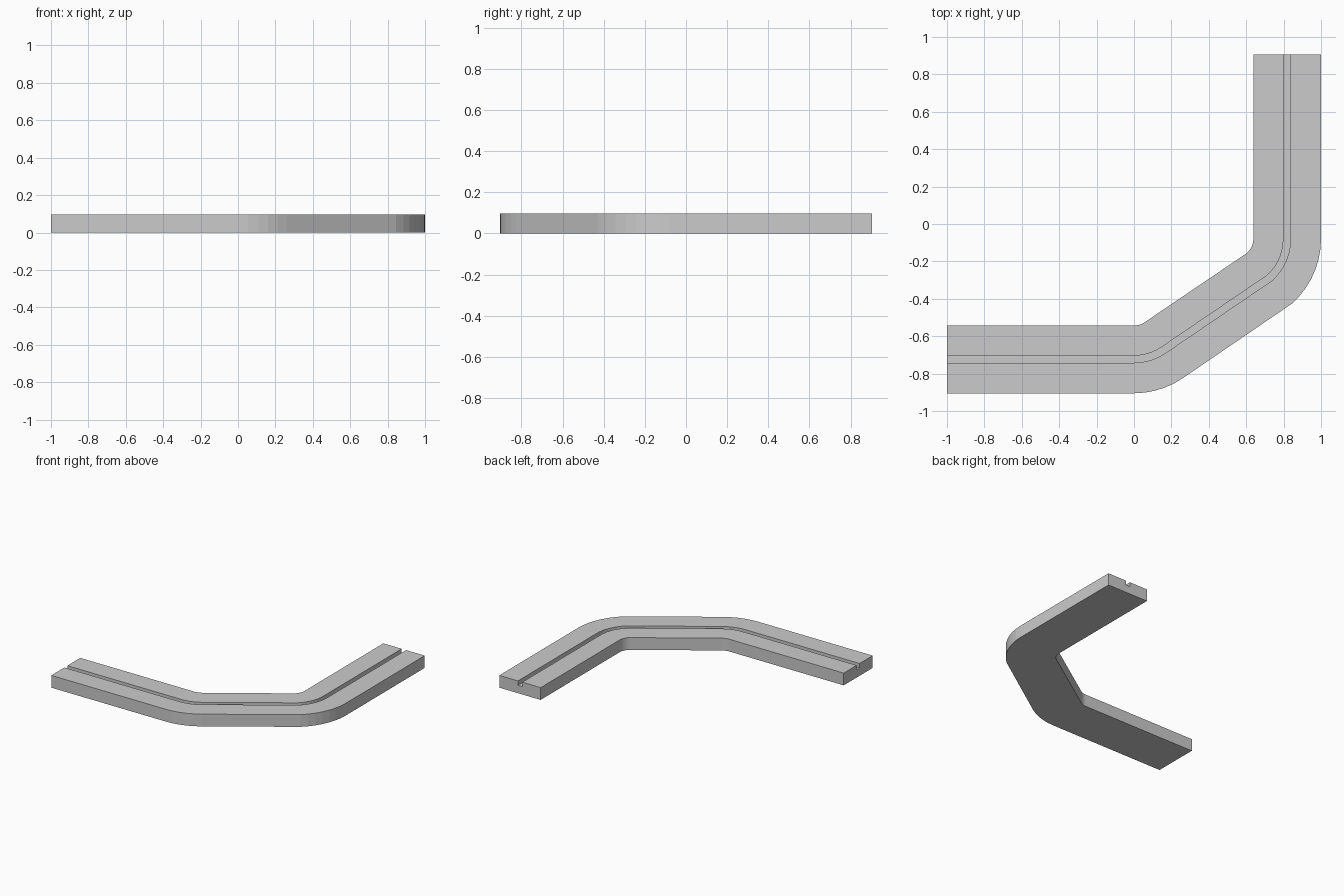
import bpy, bmesh
from math import sin, cos, radians

if "Cube" in bpy.data.objects:
    bpy.data.objects.remove(bpy.data.objects["Cube"])

W, H = 0.362, 0.097          # channel width and height
G0, G1, GD = 0.163, 0.201, 0.035   # groove edges (from outer side) and depth
R = 0.462                    # outer bend radius

# Cross-section: (distance inward from the outer edge, height)
profile = [(0, 0), (W, 0), (W, H), (G1, H), (G1, H - GD), (G0, H - GD), (G0, H), (0, H)]


def arc(cx, cy, a0, a1, n):
    """Stations on the outer edge, each with its outward direction."""
    out = []
    for i in range(n + 1):
        a = radians(a0 + (a1 - a0) * i / n)
        d = (cos(a), sin(a))
        out.append((cx + R * d[0], cy + R * d[1], d))
    return out


# Path: straight, shallow bend, diagonal, tighter bend, straight
stations = [(-1, -0.905, (0, -1))]
stations += arc(0, -0.905 + R, -90, -56, 5)
stations += arc(1 - R, -0.08, -48.5, 0, 7)
stations += [(1, 0.905, (1, 0))]

# Sweep the cross-section along the stations
bm = bmesh.new()
rings = [[bm.verts.new((x - d[0] * o, y - d[1] * o, z)) for o, z in profile]
         for x, y, d in stations]
n = len(profile)
for a, b in zip(rings, rings[1:]):
    for i in range(n):
        j = (i + 1) % n
        bm.faces.new((a[i], a[j], b[j], b[i]))
# End caps
bm.faces.new(rings[0])
bm.faces.new(rings[-1])
bmesh.ops.recalc_face_normals(bm, faces=bm.faces)

mesh = bpy.data.meshes.new("grooved_track")
bm.to_mesh(mesh)
bm.free()
track = bpy.data.objects.new("grooved_track", mesh)
bpy.context.collection.objects.link(track)
